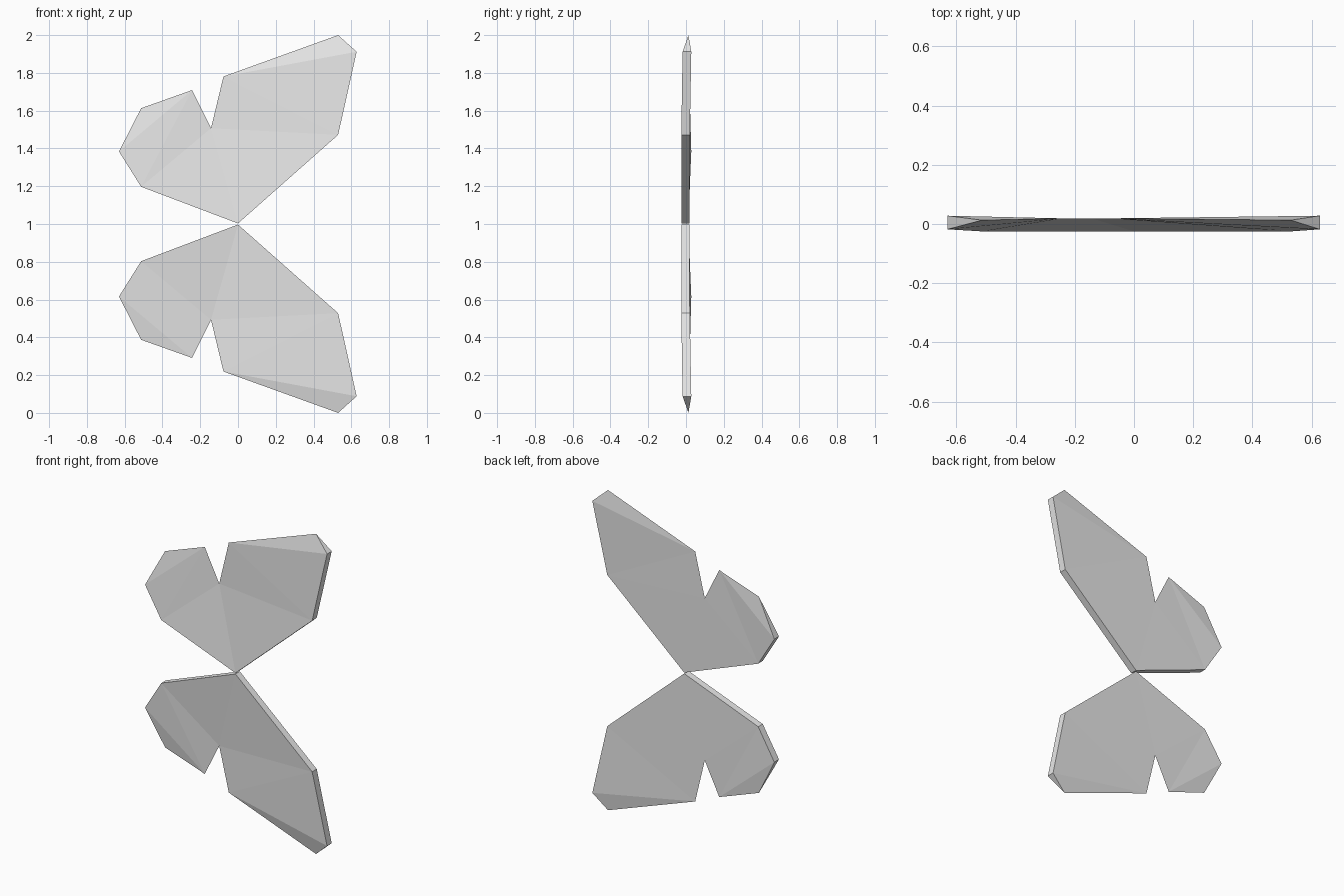
import bpy
import bmesh

cube = bpy.data.objects.get("Cube")
if cube:
    bpy.data.objects.remove(cube, do_unlink=True)

grey = bpy.data.materials.new("pale_grey")
grey.use_nodes = True
grey.diffuse_color = (0.8, 0.8, 0.8, 1)
grey.node_tree.nodes["Principled BSDF"].inputs["Base Color"].default_value = grey.diffuse_color

ROOT_Z = 1.0
# Thick inner edge: x, height above the root, front y, back y
ROOT = (0, 0.003, -0.025, 0.018)
LARGE_INNER = [ROOT, (0.53, 0.472, -0.025, 0.02), (0.628, 0.912, -0.018, 0.028)]
SMALL_INNER = [ROOT, (-0.513, 0.197, -0.025, 0.02), (-0.63, 0.384, -0.018, 0.028)]
# Sharp outer edge, from the notch to the tip: x, height above the root, y
NOTCH = (-0.143, 0.507, 0.019)
LARGE_OUTER = [NOTCH, (-0.077, 0.781, 0.019), (0.53, 1.0, 0.013)]
SMALL_OUTER = [NOTCH, (-0.243, 0.709, 0.019), (-0.513, 0.613, 0.013)]


def add_lobe(bm, inner, outer, side):
    """Wedge that is thick along the inner edge and sharp along the outer one."""
    def vert(x, h, y):
        return bm.verts.new((x, y, ROOT_Z + side * h))

    front = [vert(x, h, f) for x, h, f, b in inner]
    back = [vert(x, h, b) for x, h, f, b in inner]
    rim = [vert(*p) for p in outer]
    for i in range(len(inner) - 1):
        for skin in (front, back):
            bm.faces.new((skin[i], skin[i + 1], rim[i]))
            bm.faces.new((skin[i + 1], rim[i + 1], rim[i]))
        bm.faces.new((front[i], front[i + 1], back[i + 1], back[i]))
    # Pointed end wall
    bm.faces.new((front[-1], rim[-1], back[-1]))


def make_wing(name, side):
    bm = bmesh.new()
    add_lobe(bm, LARGE_INNER, LARGE_OUTER, side)
    add_lobe(bm, SMALL_INNER, SMALL_OUTER, side)
    bmesh.ops.remove_doubles(bm, verts=bm.verts, dist=0.0005)
    bmesh.ops.recalc_face_normals(bm, faces=bm.faces)
    mesh = bpy.data.meshes.new(name)
    bm.to_mesh(mesh)
    bm.free()
    mesh.materials.append(grey)
    wing = bpy.data.objects.new(name, mesh)
    bpy.context.collection.objects.link(wing)


# Mirrored pair of wings meeting at the root
make_wing("upper_wing", 1)
make_wing("lower_wing", -1)
